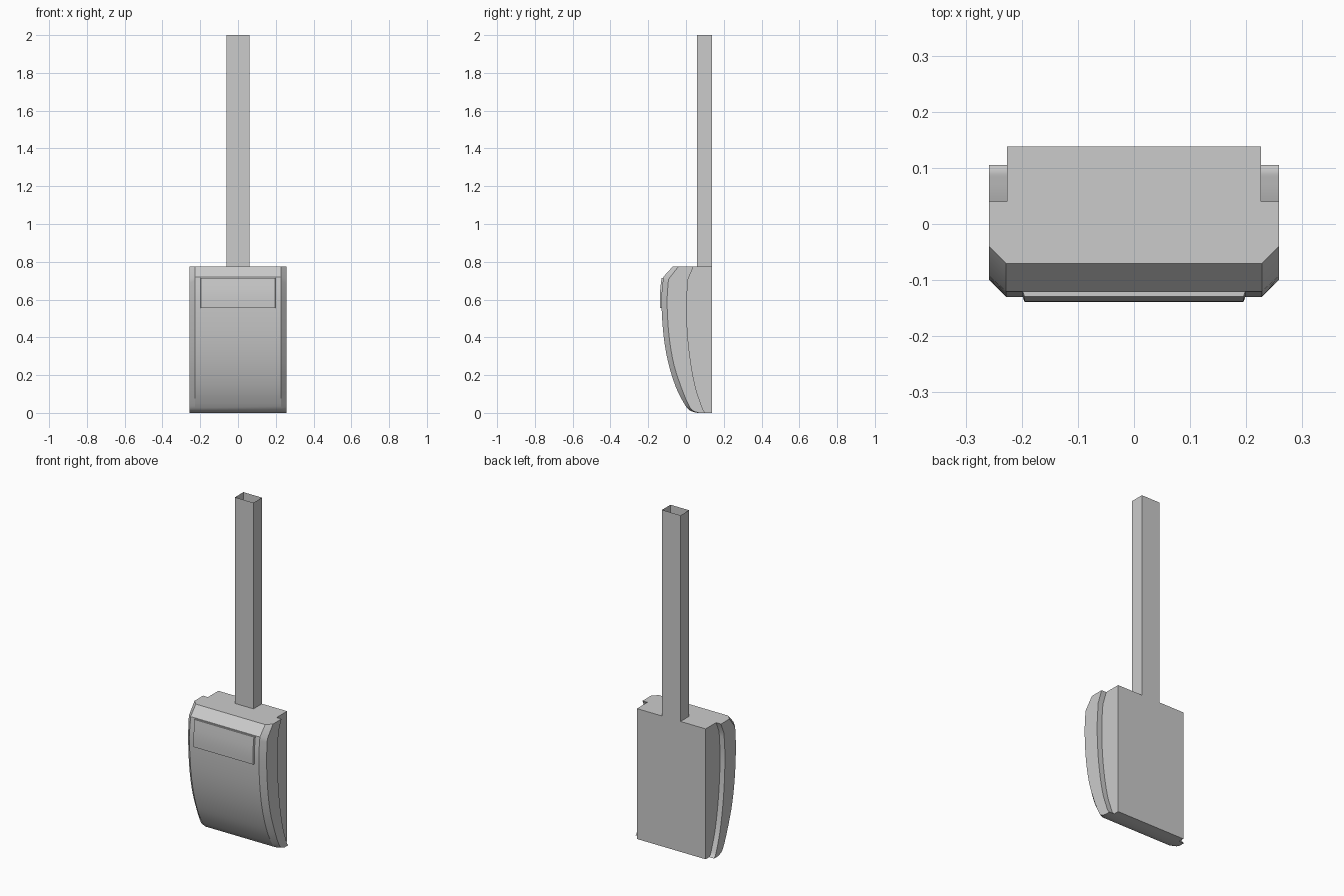
import bpy, bmesh
from mathutils import Vector

if "Cube" in bpy.data.objects:
    bpy.data.objects.remove(bpy.data.objects["Cube"])

W_BODY, W_SHELL, W_FRONT = 0.226, 0.258, 0.228
BACK, TOP = 0.138, 0.775

# (y, z) of front face, chamfer edge and rear shell edge, from top to bottom
RINGS = [
    (-.12, .72, -.093, .707, .012, .71),
    (-.13, .60, -.10, .58, .003, .57),
    (-.12, .42, -.09, .41, .010, .40),
    (-.095, .27, -.065, .26, .028, .25),
    (-.055, .14, -.025, .135, .052, .13),
    (-.010, .05, .010, .05, .080, .045),
    (.020, .013, .035, .013, .092, .015),
    (.060, 0, .070, 0, .105, 0),
]


def smooth_rows(rows, steps):
    """Catmull-Rom interpolation of rows of numbers."""
    out = []
    for i in range(len(rows) - 1):
        p0, p1 = rows[max(i - 1, 0)], rows[i]
        p2, p3 = rows[i + 1], rows[min(i + 2, len(rows) - 1)]
        for s in range(steps):
            t = s / steps
            out.append([0.5 * (2 * b + (c - a) * t + (2 * a - 5 * b + 4 * c - d) * t * t
                               + (3 * b - a - 3 * c + d) * t ** 3)
                        for a, b, c, d in zip(p0, p1, p2, p3)])
    return out + [list(rows[-1])]


def loft(name, rings, caps=True):
    """Skin closed rings of points into an object."""
    bm = bmesh.new()
    loops = [[bm.verts.new(p) for p in ring] for ring in rings]
    n = len(loops[0])
    for a, b in zip(loops, loops[1:]):
        for i in range(n):
            j = (i + 1) % n
            bm.faces.new((a[i], a[j], b[j], b[i]))
    if caps:
        bm.faces.new(loops[0])
        bm.faces.new(loops[-1])
    bmesh.ops.recalc_face_normals(bm, faces=bm.faces)
    mesh = bpy.data.meshes.new(name)
    bm.to_mesh(mesh)
    bm.free()
    obj = bpy.data.objects.new(name, mesh)
    bpy.context.collection.objects.link(obj)
    bpy.ops.object.select_all(action='DESELECT')
    obj.select_set(True)
    bpy.context.view_layer.objects.active = obj
    bpy.ops.object.shade_smooth_by_angle(angle=0.45)
    return obj


# Body: back box with a wider curved front shell and chamfered sides
curve = smooth_rows(RINGS, 4)
rows = [(-.07, TOP, -.04, TOP, .04, TOP)] + curve
rings = []
for fy, fz, cy, cz, ry, rz in rows:
    half = [(W_BODY, BACK, rz), (W_BODY, ry, rz), (W_SHELL, ry, rz),
            (W_SHELL, cy, cz), (W_FRONT, fy, fz)]
    rings.append([Vector(p) for p in half] +
                 [Vector((-x, y, z)) for x, y, z in reversed(half)])
loft("body", rings)


# Front panel: thin raised plate following the curved front
def front_y(z):
    for a, b in zip(curve, curve[1:]):
        if b[1] <= z <= a[1]:
            return a[0] + (b[0] - a[0]) * (a[1] - z) / (a[1] - b[1])
    return curve[0][0]


panel = []
for i in range(9):
    z = 0.715 - 0.16 * i / 8
    y = front_y(z)
    panel.append([(-.2, y + .004, z), (.2, y + .004, z),
                  (.195, y - .009, z), (-.195, y - .009, z)])
loft("front_panel", panel)

# Post: open thin-walled square tube
post = [[(-.061, .058, z), (.061, .058, z), (.061, BACK, z), (-.061, BACK, z)]
        for z in (TOP, 2.0)]
loft("post", post, caps=False)
